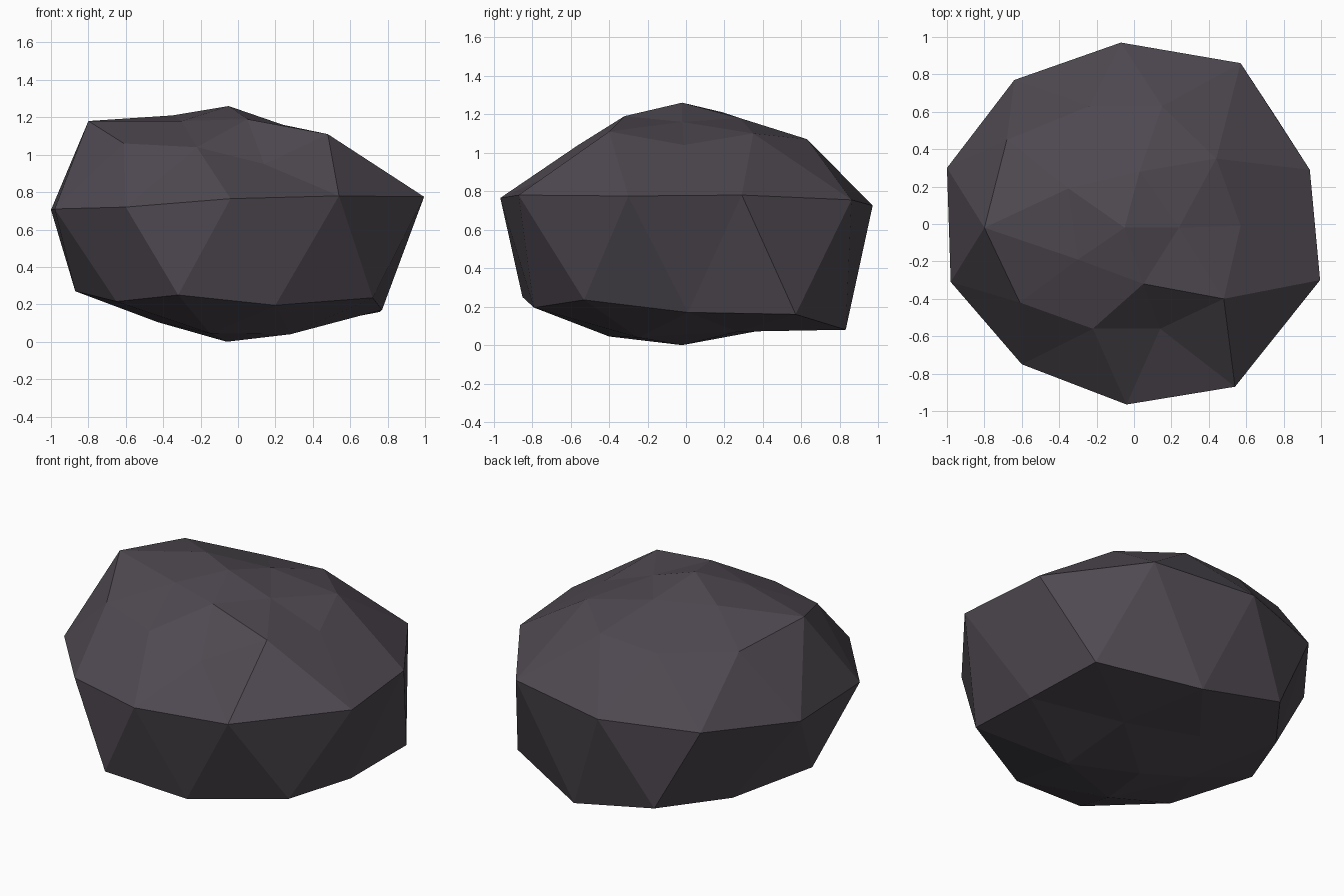
import bpy, bmesh, math

if "Cube" in bpy.data.objects:
    bpy.data.objects.remove(bpy.data.objects["Cube"])

# Dark stone colour
mat = bpy.data.materials.new("dark_stone")
mat.diffuse_color = (0.078, 0.067, 0.082, 1.0)
mat.use_nodes = True
mat.node_tree.nodes["Principled BSDF"].inputs["Base Color"].default_value = mat.diffuse_color

# Boulder: a 42-point icosphere whose rings are hammered into an uneven shape
bm = bmesh.new()
bmesh.ops.create_icosphere(bm, subdivisions=2, radius=1.0)


def ring(low, high):
    """Icosphere points between two heights, ordered by angle from +x."""
    pts = [v for v in bm.verts if low < v.co.z < high]
    return sorted(pts, key=lambda v: (math.atan2(v.co.y, v.co.x) + 0.01) % math.tau)


rings = {
    "crown": ring(0.95, 1.1), "upper": ring(0.7, 0.95), "shoulder": ring(0.3, 0.7),
    "waist": ring(-0.2, 0.2),
    "foot": ring(-0.7, -0.3), "under": ring(-0.95, -0.7), "base": ring(-1.1, -0.95),
}

# Cross-section outline of each ring, anticlockwise from +x
outlines = {
    "crown": [(-.05, -.02, 1.26)],
    "upper": [(.24, -.02, 1.16), (.03, .28, 1.18), (-.35, .19, 1.21),
              (-.3, -.19, 1.18), (.05, -.32, 1.19)],
    "shoulder": [(.57, -.01, 1.04), (.44, .35, 1.1), (.15, .63, 1.07), (-.24, .63, 1.05),
                 (-.68, .45, 1.11), (-.8, -.02, 1.18), (-.61, -.42, 1.06),
                 (-.22, -.56, 1.04), (.14, -.56, .95), (.48, -.4, 1.11)],
    "waist": [(.94, .29, .78), (.57, .86, .755), (-.07, .97, .725), (-.64, .77, .715),
              (-1, .3, .705), (-.98, -.31, .71), (-.6, -.75, .72),
              (-.04, -.965, .765), (.54, -.87, .78), (.995, -.3, .775)],
    "foot": [(.77, .01, .17), (.76, .57, .16), (.19, .83, .08), (-.37, .84, .2),
             (-.65, .47, .2), (-.87, 0, .27), (-.65, -.45, .215),
             (-.32, -.85, .25), (.2, -.79, .195), (.72, -.53, .235)],
    "under": [(.3, .27, .07), (-.14, .41, .08), (-.43, 0, .105),
              (-.15, -.4, .045), (.28, -.25, .04)],
    "base": [(-.06, -.02, 0)],
}
for name, points in outlines.items():
    for vert, co in zip(rings[name], points):
        vert.co = co

bmesh.ops.recalc_face_normals(bm, faces=bm.faces)
mesh = bpy.data.meshes.new("boulder")
bm.to_mesh(mesh)
bm.free()
mesh.materials.append(mat)
bpy.context.collection.objects.link(bpy.data.objects.new("boulder", mesh))
